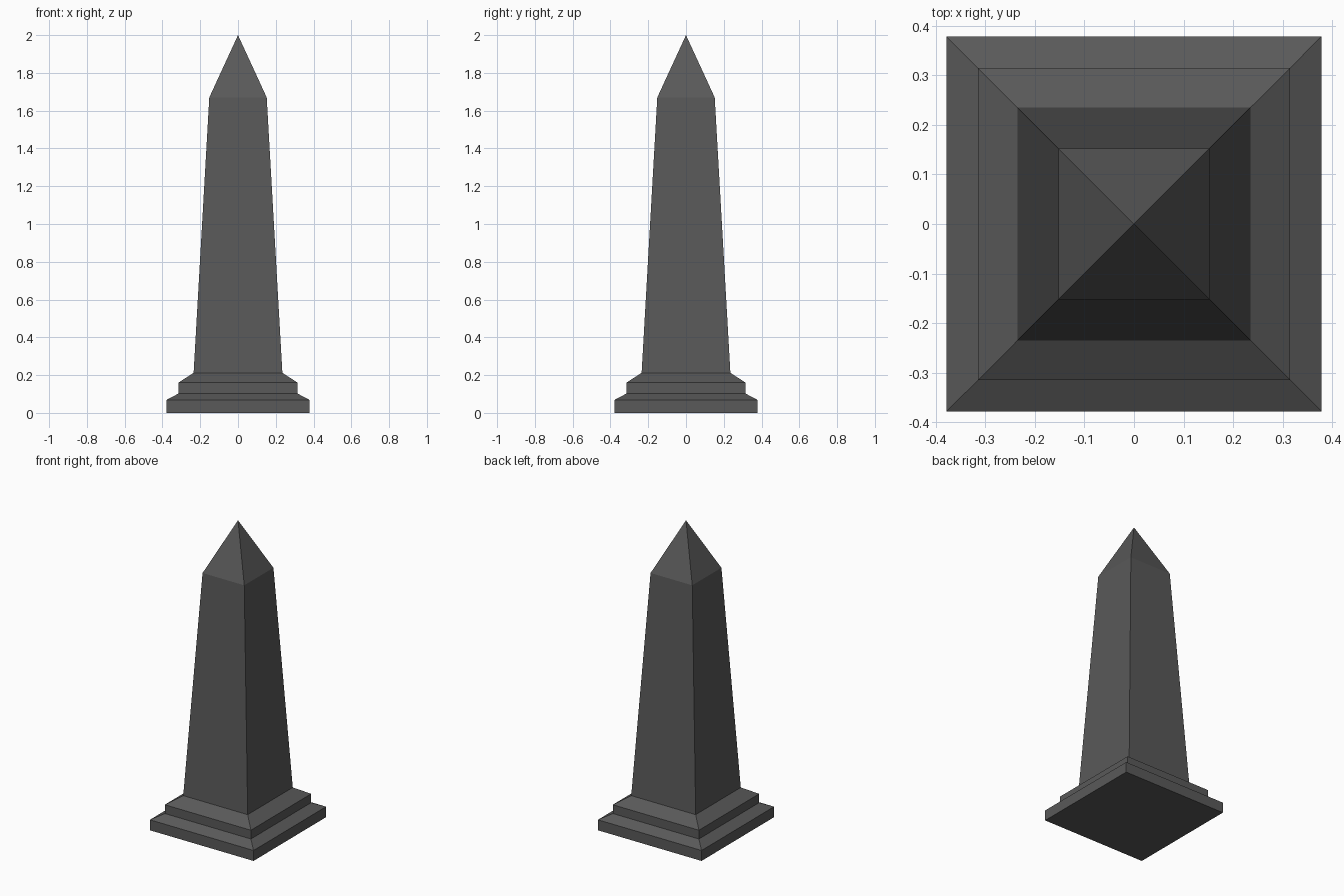
import bpy, bmesh

if "Cube" in bpy.data.objects:
    bpy.data.objects.remove(bpy.data.objects["Cube"])

# (half width, height) of each square ring from the ground up
PROFILE = [
    (0.378, 0.0), (0.378, 0.069),    # lower step
    (0.314, 0.103), (0.314, 0.161),  # upper step
    (0.235, 0.212), (0.152, 1.67),   # tapered shaft
]
APEX = (0, 0, 2.0)


def square_ring(bm, h, z):
    return [bm.verts.new((sx * h, sy * h, z))
            for sx, sy in ((-1, -1), (1, -1), (1, 1), (-1, 1))]


bm = bmesh.new()
rings = [square_ring(bm, h, z) for h, z in PROFILE]

# underside
bm.faces.new(rings[0][::-1])

# stepped base and shaft walls
for low, high in zip(rings, rings[1:]):
    for i in range(4):
        j = (i + 1) % 4
        bm.faces.new((low[i], low[j], high[j], high[i]))

# pyramid tip
tip = bm.verts.new(APEX)
for i in range(4):
    bm.faces.new((rings[-1][i], rings[-1][(i + 1) % 4], tip))

mesh = bpy.data.meshes.new("obelisk")
bm.to_mesh(mesh)
bm.free()
obelisk = bpy.data.objects.new("obelisk", mesh)
bpy.context.collection.objects.link(obelisk)

# dark stone
stone = bpy.data.materials.new("dark_stone")
stone.diffuse_color = (0.1, 0.1, 0.1, 1)
stone.use_nodes = True
stone.node_tree.nodes["Principled BSDF"].inputs["Base Color"].default_value = stone.diffuse_color
mesh.materials.append(stone)
